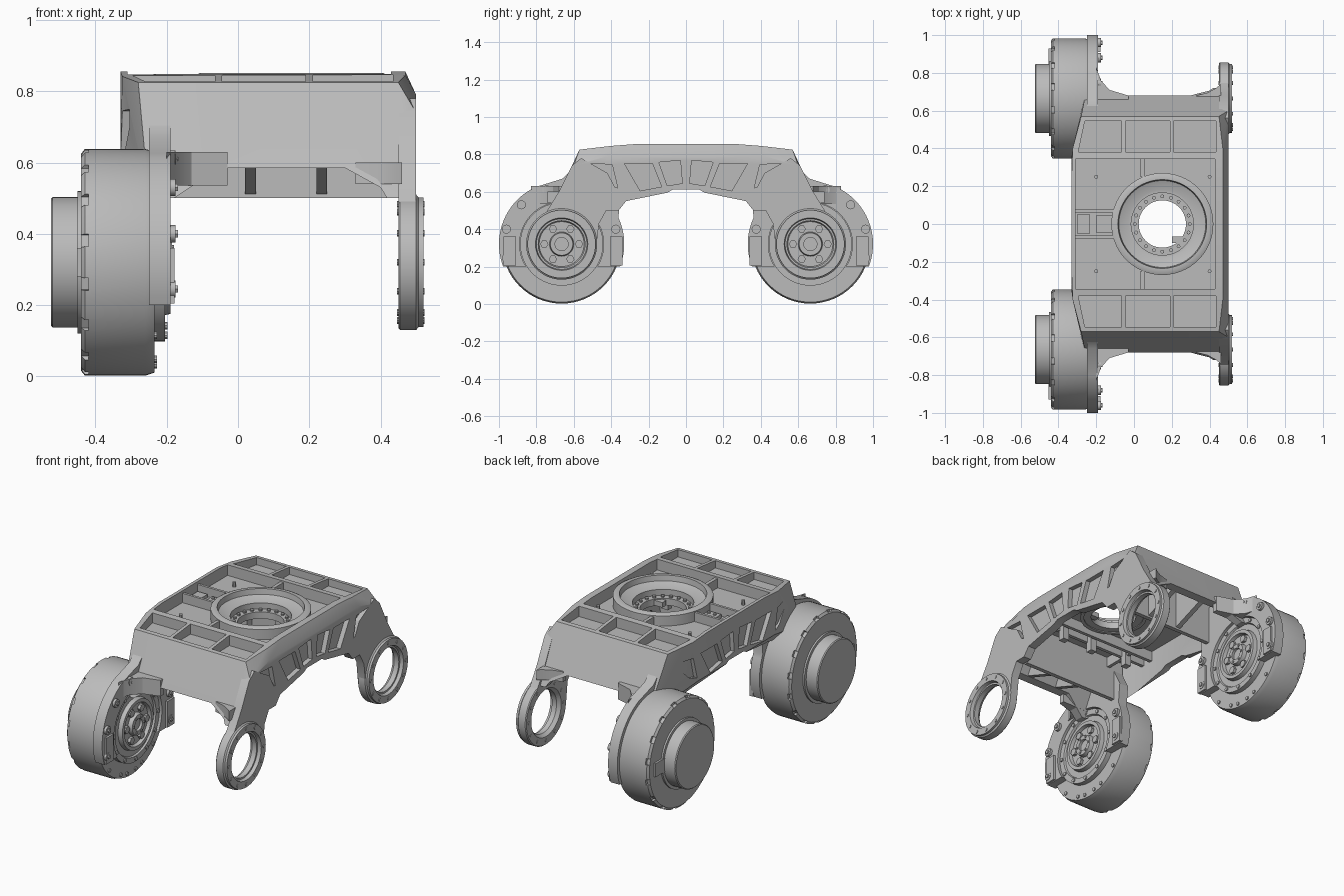
import bpy, bmesh
from math import sin, cos, pi, radians
from mathutils import Vector

if "Cube" in bpy.data.objects:
    bpy.data.objects.remove(bpy.data.objects["Cube"])

metal = bpy.data.materials.new("cast_grey")
metal.use_nodes = True
GREY = (0.5, 0.5, 0.5, 1)
metal.diffuse_color = GREY
metal.node_tree.nodes["Principled BSDF"].inputs["Base Color"].default_value = GREY


def finish(bm, name):
    bmesh.ops.remove_doubles(bm, verts=bm.verts, dist=1e-5)
    bmesh.ops.recalc_face_normals(bm, faces=bm.faces)
    me = bpy.data.meshes.new(name)
    bm.to_mesh(me)
    bm.free()
    me.materials.append(metal)
    ob = bpy.data.objects.new(name, me)
    bpy.context.collection.objects.link(ob)
    return ob


def place(axis, u, v, w):
    return {"x": (w, u, v), "y": (u, w, v), "z": (u, v, w)}[axis]


def add_prism(bm, pts, axis, a, b):
    lo, hi = [[bm.verts.new(place(axis, u, v, w)) for u, v in pts] for w in (a, b)]
    bm.faces.new(lo)
    bm.faces.new(hi)
    for i in range(len(pts)):
        j = (i + 1) % len(pts)
        bm.faces.new((lo[i], lo[j], hi[j], hi[i]))


def arc(c, r, a, b, n):
    return [(c[0] + r * cos(radians(a + (b - a) * i / n)),
             c[1] + r * sin(radians(a + (b - a) * i / n))) for i in range(n + 1)]


def disc(c, r, n):
    return arc(c, r, 0, 360, n)[:-1]


def rect(u0, u1, v0, v1):
    return [(u0, v0), (u1, v0), (u1, v1), (u0, v1)]


def prism(name, shapes, axis, a, b):
    """Extrude one or several outlines into a single object."""
    bm = bmesh.new()
    for pts in shapes:
        add_prism(bm, pts, axis, a, b)
    return finish(bm, name)


def lathe(name, profile, axis, c, seg=64):
    """Turn a closed (radius, position) outline about an axis."""
    bm = bmesh.new()
    rings = [[bm.verts.new(place(axis, c[0] + r * cos(t), c[1] + r * sin(t), w)) for r, w in profile]
             for t in (2 * pi * i / seg for i in range(seg))]
    n = len(profile)
    for i in range(seg):
        p, q = rings[i], rings[(i + 1) % seg]
        for k in range(n):
            m = (k + 1) % n
            if profile[k][0] + profile[m][0] > 0:
                bm.faces.new((p[k], p[m], q[m], q[k]))
    bmesh.ops.dissolve_degenerate(bm, edges=bm.edges, dist=1e-6)
    return finish(bm, name)


def hull(name, pts):
    bm = bmesh.new()
    for x, y, z in pts:
        for s in (1, -1):
            bm.verts.new((x, s * y, z))
    out = bmesh.ops.convex_hull(bm, input=bm.verts)
    bmesh.ops.delete(bm, geom=[v for v in out["geom_interior"]], context="VERTS")
    bmesh.ops.dissolve_limit(bm, angle_limit=0.01, verts=bm.verts, edges=bm.edges)
    return finish(bm, name)


def cut(ob, cutter):
    cutter.hide_render = True
    mod = ob.modifiers.new("cut", "BOOLEAN")
    mod.operation, mod.solver, mod.object = "DIFFERENCE", "EXACT", cutter
    bpy.context.view_layer.objects.active = ob
    bpy.ops.object.modifier_apply(modifier=mod.name)
    bpy.data.objects.remove(cutter)


def circle_of(c, R, r, n, start=0, seg=10):
    return [disc((c[0] + R * cos(start + 2 * pi * i / n), c[1] + R * sin(start + 2 * pi * i / n)), r, seg)
            for i in range(n)]


# Chassis shell, hollowed from below
body = hull("chassis_shell", [
    (-.33, .27, .855), (-.325, .4, .842), (-.28, .57, .825), (.45, .57, .825), (.47, .4, .845),
    (.47, .27, .855), (.5, .42, .79), (.5, .6, .74), (-.33, .36, .6), (-.25, .61, .72),
    (-.25, .72, .5), (.5, .72, .5)])
cut(body, hull("inner_space", [
    (-.29, .34, .75), (-.22, .54, .75), (.45, .54, .75), (-.29, .34, .4), (-.2, .72, .4), (.45, .72, .4)]))
half = [(.07, .612), (.1, .595), (.32, .55), (.36, .5), (.4, .3)]
cut(body, prism("side_arch", [half + [(-y, z) for y, z in reversed(half)]], "x", -1, 1))
cut(body, prism("end_arch", [[(-.18, .3), (-.18, .5), (-.05, .585), (.3, .585),
                              (.4, .53), (.45, .45), (.45, .3)]], "y", -1, 1))

# Deck pockets
cells = [rect(-.31, .43, -.345, .345)]
for s in (1, -1):
    cells += [[(-.295, .38 * s), (-.065, .38 * s), (-.065, .545 * s), (-.26, .545 * s)],
              rect(-.045, .19, *sorted((.38 * s, .545 * s))),
              rect(.21, .435, *sorted((.38 * s, .545 * s)))]
cut(body, prism("deck_pockets", cells, "z", .785, 1))
hub = (.15, 0)
cut(body, prism("turret_opening", [disc(hub, .17, 64)], "z", .6, 1))

# Side wall pockets
quads = [[(.02, .645), (.03, .768), (.145, .757), (.1, .632)],
         [(.13, .627), (.18, .752), (.33, .752), (.245, .605)],
         [(.365, .62), (.395, .745), (.535, .752), (.42, .635)]]
quads += [[(-y, z) for y, z in q] for q in quads]
cut(body, prism("left_wall_pockets", quads, "x", .472, .6))
cut(body, prism("right_wall_pockets", quads, "x", -.5, -.305))

# Deck ribs and small mounting pads
ribs = [rect(.035, .055, *y) for y in ((.25, .36), (-.36, -.25))]
ribs += [rect(-.32, -.09, *y) for y in ((.062, .077), (-.077, -.062))]
prism("deck_ribs", ribs, "z", .77, .84)
prism("deck_pads", [rect(-.3, -.235, -.052, .052), rect(-.2, -.11, -.045, .045)], "z", .77, .805)
prism("pad_screws", [disc((x, y), .009, 10) for x in (-.175, -.135) for y in (-.02, .02)]
      + [disc((x, y), .01, 10) for x in (-.2, .4) for y in (-.25, .25)], "z", .78, .812)

# Turret ring
lathe("turret_ring", [(.27, .76), (.27, .845), (.255, .852), (.235, .852), (.23, .82),
                      (.18, .80), (.165, .80), (.165, .72), (.185, .72), (.185, .76)], "z", hub)
lathe("bearing_ring", [(.17, .725), (.17, .765), (.125, .765), (.125, .725)], "z", hub)
prism("bearing_screws", circle_of(hub, .146, .01, 20), "z", .76, .775)
prism("bearing_tab", [rect(.2, .28, -.1, -.065)], "z", .73, .76)

# Underside ribs and posts
prism("under_ribs", [rect(-.3, .46, y - .01, y + .01) for y in (-.27, -.2, .2, .27)]
      + [rect(x - .01, x + .01, *y) for x in (-.15, .36) for y in ((-.42, -.2), (.2, .42))], "z", .69, .76)
prism("under_posts", [rect(x - .02, x + .02, y - .02, y + .02)
                      for x in (-.15, .1, .3) for y in (-.25, .25)], "z", .63, .76)

drum_r = .318
for s, end in ((1, "back"), (-1, "front")):
    c = (.665 * s, .32)

    def flip(pts):
        return [(y * s, z) for y, z in pts]

    def span(a, b):
        return sorted((a * s, b * s))

    # Cross beam between the legs
    prism(end + "_bulkhead", [[(-.25, .5), (.44, .5), (.47, .56), (.47, .77), (-.25, .77)]],
          "y", *span(.4, .425))
    prism(end + "_beam_ribs", [[(.42 * s, .51), (.66 * s, .6), (.56 * s, .77), (.42 * s, .77)]], "x", .02, .05)
    prism(end + "_beam_rib_left", [[(.42 * s, .51), (.66 * s, .6), (.56 * s, .77), (.42 * s, .77)]], "x", .22, .25)

    # Fillets where the end wall flares into the legs
    prism(end + "_right_fillet", [[(x, y * s) for x, y in (
        (-.2, .83), (-.175, .76), (-.13, .71), (-.03, .68), (-.03, .65), (-.2, .65))]], "z", .535, .63)
    prism(end + "_left_fillet", [[(x, y * s) for x, y in (
        (.46, .74), (.435, .72), (.39, .695), (.33, .68), (.33, .65), (.46, .65))]], "z", .54, .6)

    # Left leg with its bearing ring
    leg = prism(end + "_left_leg", [flip([(.34, .55), (.42, .7), (.56, .78), (.61, .74), (.68, .6), (.76, .47),
                                          (.83, .4), (.8, .3), (.665, .27), (.478, .32), (.465, .43), (.42, .51)])],
                "x", .45, .5)
    cut(leg, prism("bore", [disc(c, .16, 48)], "x", .3, .7))
    lathe(end + "_left_ring", [(.19, .455), (.19, .5), (.182, .507), (.182, .52), (.14, .52), (.135, .5),
                               (.125, .5), (.125, .47), (.14, .45), (.185, .45)], "x", c)
    prism(end + "_left_ring_bolts", circle_of(c, .163, .01, 12), "x", .447, .524)

    # C-shaped motor mount that grows out of the chassis
    m = (.665, .32)
    outline = (arc(m, .335, -21, 66, 20) + [(.66, .67), (.61, .72), (.57, .79), (.42, .72), (.35, .58)]
               + arc(m, .335, 155, 201, 10) + arc(m, .225, 212, -32, 36))
    prism(end + "_motor_mount", [flip(outline)], "x", -.25, -.19)
    lugs = [(.96, .4), (.96, .245), (.88, .53), (.745, .61), (.375, .4), (.375, .245)]
    prism(end + "_mount_lugs", [flip(rect(y - .035, y + .03, .205, .36)) for y in (.375, .945)], "x", -.2, -.178)
    prism(end + "_mount_bosses", [disc((y * s, z), .024, 16) for y, z in lugs], "x", -.2, -.175)
    prism(end + "_mount_bolts", [disc((y * s, z), .012, 6) for y, z in lugs], "x", -.2, -.168)

    # Motor drum with notched rim and end cap
    drum = lathe(end + "_motor_drum", [(0, -.44), (.305, -.44), (drum_r, -.43), (drum_r, -.26),
                                       (.31, -.235), (0, -.235)], "x", c)
    notches = []
    for i in range(16):
        t = 2 * pi * (i + .5) / 16
        out, side = Vector((cos(t), sin(t))), Vector((-sin(t), cos(t))) * .018
        notches.append([tuple(Vector(c) + out * r + side * k)
                        for r, k in ((.304, -1), (.35, -1), (.35, 1), (.304, 1))])
    cut(drum, prism("notches", notches, "x", -.5, -.42))
    lathe(end + "_motor_cap", [(0, -.525), (.178, -.525), (.183, -.52), (.183, -.45),
                               (.2, -.45), (.2, -.43), (0, -.43)], "x", c)
    prism(end + "_cable_box", [rect(*span(.80, .93), .28, .36)], "x", -.452, -.43)

    # Stepped output hub facing inward
    lathe(end + "_motor_hub", [(0, -.24), (.222, -.24), (.222, -.205), (.19, -.205), (.185, -.215), (.15, -.215),
                               (.145, -.19), (.125, -.19), (.12, -.21), (.065, -.21), (.06, -.185),
                               (.035, -.185), (.035, -.2), (0, -.2)], "x", c)
    prism(end + "_hub_spokes", circle_of(c, .093, .022, 6, seg=6), "x", -.22, -.193)
    prism(end + "_hub_bolts", circle_of(c, .205, .011, 12), "x", -.21, -.198)
    prism(end + "_hub_screws", circle_of(c, .048, .007, 6), "x", -.19, -.18)
    low = [disc((c[0] + .29 * cos(radians(a)), c[1] + .29 * sin(radians(a))), .011, 10)
           for a in (225, 250, 262, 278, 290, 315)]
    prism(end + "_face_bolts", low, "x", -.24, -.228)

# Smooth round parts, keep edges sharp
bpy.ops.object.select_all(action="DESELECT")
for ob in bpy.context.collection.objects:
    if ob.type == "MESH":
        ob.select_set(True)
        bpy.context.view_layer.objects.active = ob
bpy.ops.object.shade_smooth_by_angle(angle=radians(30))
